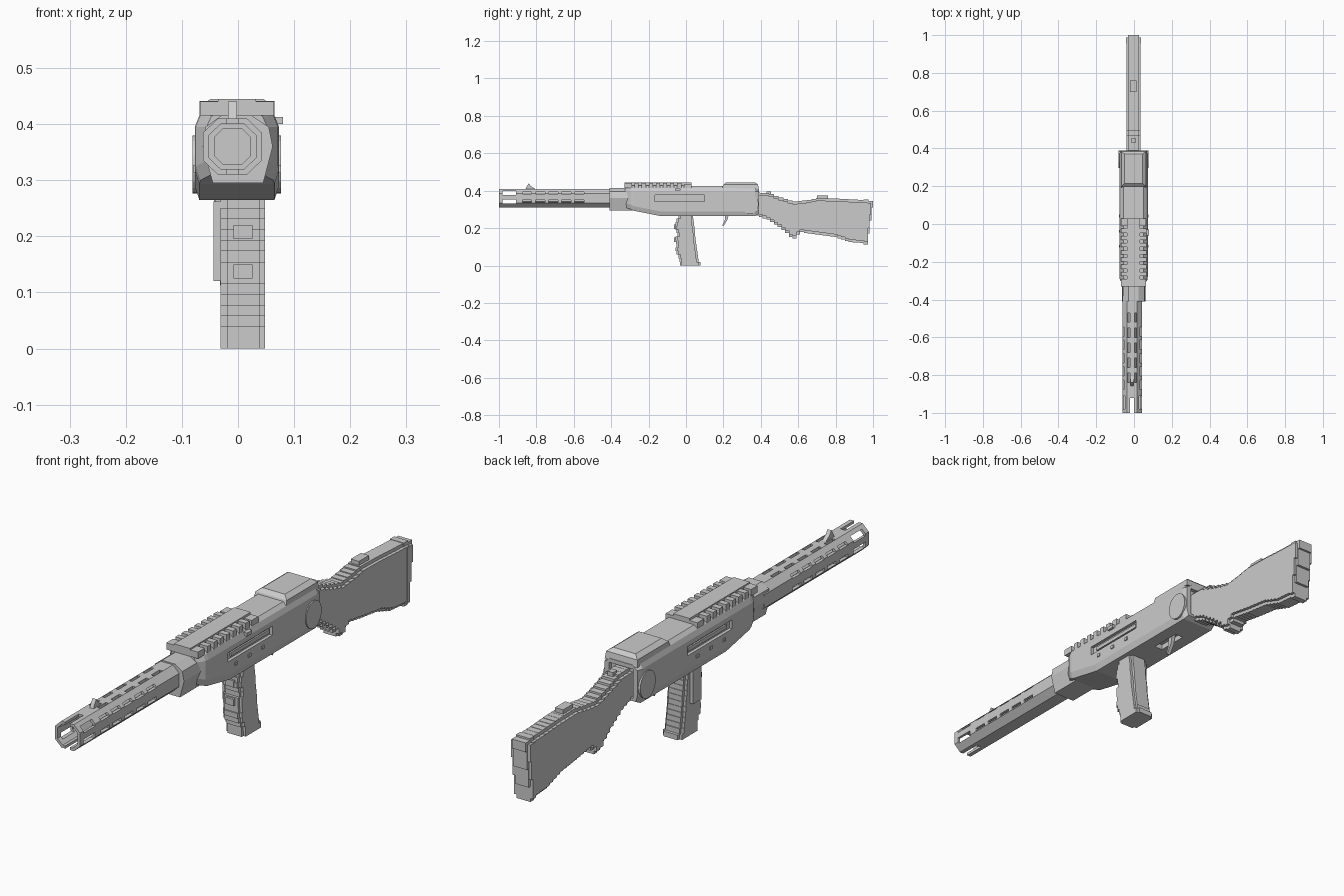
import bpy
import bmesh
import math

cube = bpy.data.objects.get("Cube")
if cube:
    bpy.data.objects.remove(cube, do_unlink=True)

grey = bpy.data.materials.new("plain grey")
grey.use_nodes = True
grey.diffuse_color = (0.6, 0.6, 0.6, 1)
grey.node_tree.nodes["Principled BSDF"].inputs["Base Color"].default_value = (0.6, 0.6, 0.6, 1)


def finish(name, bm):
    bmesh.ops.recalc_face_normals(bm, faces=bm.faces)
    mesh = bpy.data.meshes.new(name)
    bm.to_mesh(mesh)
    bm.free()
    mesh.materials.append(grey)
    obj = bpy.data.objects.new(name, mesh)
    bpy.context.collection.objects.link(obj)
    return obj


def loft(name, rings):
    """Skin a list of matching rings and cap both ends."""
    bm = bmesh.new()
    loops = [[bm.verts.new(p) for p in ring] for ring in rings]
    n = len(loops[0])
    for a, b in zip(loops, loops[1:]):
        for i in range(n):
            j = (i + 1) % n
            bm.faces.new((a[i], a[j], b[j], b[i]))
    bm.faces.new(loops[0])
    bm.faces.new(loops[-1])
    return finish(name, bm)


def plate(name, outline, x0, x1):
    """Side outline of (y, z) points, given a width."""
    return loft(name, [[(x, y, z) for y, z in outline] for x in (x0, x1)])


def tube(name, section, y0, y1):
    """Front section of (x, z) points, given a length."""
    return loft(name, [[(x, y, z) for x, z in section] for y in (y0, y1)])


def boxes(name, spans):
    """Boxes given as (x0, x1, y0, y1, z0, z1)."""
    bm = bmesh.new()
    for x0, x1, y0, y1, z0, z1 in spans:
        made = bmesh.ops.create_cube(bm, size=1)["verts"]
        for v in made:
            v.co = (x1 if v.co.x > 0 else x0, y1 if v.co.y > 0 else y0, z1 if v.co.z > 0 else z0)
    return finish(name, bm)


def cut(obj, cutter):
    mod = obj.modifiers.new("cut", "BOOLEAN")
    mod.operation = "DIFFERENCE"
    mod.solver = "EXACT"
    mod.object = cutter
    cutter.hide_render = True
    bpy.context.view_layer.objects.active = obj
    bpy.ops.object.modifier_apply(modifier=mod.name)
    bpy.data.objects.remove(cutter, do_unlink=True)


def octagon(cx, cz, rx, rz, k=0.5):
    return [(cx + rx * a, cz + rz * b) for a, b in
            ((-k, -1), (k, -1), (1, -k), (1, k), (k, 1), (-k, 1), (-1, k), (-1, -k))]


def sample(points, t):
    for (a, u), (b, v) in zip(points, points[1:]):
        if t <= b:
            return u + (v - u) * (t - a) / (b - a)
    return points[-1][1]


def stairs(points, start, end, count):
    """Turn a smooth edge into square steps."""
    size = (end - start) / count
    out = []
    for i in range(count):
        a = start + i * size
        level = sample(points, a + size / 2)
        out += [(a, level), (a + size, level)]
    return out


# Barrel shroud: hollow octagon with rows of vent slots
cx, cz = -0.01, 0.36
shroud = tube("barrel_shroud", octagon(cx, cz, 0.052, 0.05), -1, -0.38)
cut(shroud, tube("bore", octagon(cx, cz, 0.042, 0.04), -1.05, -0.42))
slots = []
for z in (0.343, 0.388):
    slots.append((-0.1, 0.1, -0.98, -0.91, z - 0.011, z + 0.011))
    for i in range(5):
        y = -0.875 + i * 0.07
        slots.append((-0.1, 0.1, y, y + 0.05, z - 0.006, z + 0.006))
cut(shroud, boxes("side_slots", slots))
cut(shroud, boxes("top_slots", [(cx + s - 0.006, cx + s + 0.006, -0.84 + i * 0.08, -0.79 + i * 0.08, 0.395, 0.5)
                                for s in (-0.018, 0.018) for i in range(5)]))
cut(shroud, boxes("muzzle_gap", [(cx - 0.01, cx + 0.01, -1.05, -0.92, 0.2, 0.5)]))
tube("barrel", octagon(cx, cz, 0.033, 0.033), -0.9, -0.38)

# Front sight
plate("front_sight", [(-0.86, 0.405), (-0.85, 0.425), (-0.84, 0.44), (-0.83, 0.425), (-0.8, 0.405)], -0.018, -0.002)

# Collar between shroud and body
collar = [(-0.045, 0.295), (0.045, 0.295), (0.062, 0.36), (0.055, 0.395),
          (0.025, 0.415), (-0.03, 0.415), (-0.058, 0.395), (-0.063, 0.36)]
tube("collar", collar, -0.41, -0.28)


# Main body, lofted along its length
def body_ring(y, bottom, width, top):
    half = [(width - 0.008, bottom), (width, bottom + 0.025), (width, 0.395),
            (width - 0.008, top - 0.012), (width - 0.022, top)]
    return [(x, y, z) for x, z in half] + [(-x - 0.004, y, z) for x, z in reversed(half)]


body = loft("body", [body_ring(-0.325, 0.31, 0.052, 0.425), body_ring(-0.295, 0.3, 0.071, 0.427),
                     body_ring(-0.28, 0.293, 0.073, 0.427), body_ring(-0.14, 0.265, 0.073, 0.427),
                     body_ring(0.37, 0.265, 0.073, 0.425), body_ring(0.39, 0.275, 0.067, 0.41)])
cut(body, boxes("side_recess", [(s * 0.063 - 0.002, s * 0.11 - 0.002, -0.165, 0.1, 0.342, 0.376) for s in (-1, 1)]))
cut(body, boxes("trigger_slot", [(-0.02, 0.015, 0.14, 0.26, 0.2, 0.285)]))
cut(body, boxes("rear_recess", [(-0.052, 0.048, 0.375, 0.45, 0.285, 0.395)]))

# Slider bars inside the side recesses
boxes("slider_bars", [(s * 0.067 - 0.005, s * 0.067 + 0.001, -0.14, 0.09, 0.352, 0.366) for s in (-1, 1)])

# Ribbed top handguard
boxes("handguard_top", [(-0.036, 0.032, -0.33, 0.03, 0.42, 0.445), (-0.068, 0.064, -0.33, -0.29, 0.415, 0.44),
                        (-0.068, 0.064, -0.01, 0.03, 0.415, 0.437)])
boxes("handguard_ribs", [(s * 0.05 - 0.019, s * 0.05 + 0.015, -0.275 + i * 0.038, -0.253 + i * 0.038, 0.415, 0.441)
                         for s in (-1, 1) for i in range(7)])

# Raised rear cover with sloping ends
loft("rear_cover", [[(-w - 0.004, y0, z), (w, y0, z), (w, y1, z), (-w - 0.004, y1, z)]
                    for w, y0, y1, z in ((0.066, 0.19, 0.39, 0.405), (0.063, 0.2, 0.385, 0.432),
                                         (0.045, 0.215, 0.37, 0.445))])

# Round side discs and small pins
disc = [(0.342 + 0.046 * math.cos(i * math.tau / 20), 0.328 + 0.052 * math.sin(i * math.tau / 20)) for i in range(20)]
for side, x0, x1 in (("left", 0.06, 0.077), ("right", -0.081, -0.065)):
    plate(side + "_disc", disc, x0, x1)
boxes("side_pins", [(s * 0.074 - 0.006, s * 0.074 + 0.003, y, y + 0.014, 0.314, 0.326)
                    for s in (-1, 1) for y in (-0.125, -0.045, 0.035)])
boxes("charging_stub", [(0.06, 0.08, -0.06, -0.03, 0.4, 0.413)])

# Trigger
plate("trigger", [(0.208, 0.29), (0.232, 0.29), (0.222, 0.245), (0.2, 0.21), (0.194, 0.213), (0.208, 0.245)],
      -0.009, 0.005)

# Stepped front grip: outer layer is narrower than the core
front_edge = [(0, -0.032), (0.04, -0.035), (0.08, -0.058), (0.11, -0.05), (0.14, -0.058),
              (0.17, -0.042), (0.2, -0.06), (0.23, -0.055), (0.27, -0.035)]
back_edge = [(0, 0.08), (0.02, 0.077), (0.03, 0.066), (0.1, 0.056), (0.2, 0.045), (0.27, 0.037)]


def grip(name, inset, x0, x1):
    front = [(y + inset, z) for z, y in stairs(front_edge, 0, 0.27, 14)]
    back = [(y - inset, z) for z, y in stairs(back_edge, 0, 0.27, 14)]
    plate(name, front + back[::-1], x0, x1)


grip("grip_core", 0, -0.02, 0.038)
grip("grip_sides", 0.01, -0.031, 0.048)
boxes("grip_side_strip", [(-0.044, -0.03, -0.03, 0.02, 0.12, 0.262)])
boxes("grip_front_pads", [(-0.008, 0.026, -0.064, -0.03, z, z + 0.025) for z in (0.125, 0.195)])

# Stepped shoulder stock: two layers of the same outline
top_edge = [(0.37, 0.39), (0.44, 0.388), (0.5, 0.365), (0.58, 0.342), (0.65, 0.35),
            (0.7, 0.36), (0.8, 0.358), (0.9, 0.352), (0.97, 0.35)]
low_edge = [(0.37, 0.272), (0.44, 0.245), (0.5, 0.205), (0.55, 0.165), (0.565, 0.145), (0.585, 0.145),
            (0.61, 0.18), (0.7, 0.165), (0.8, 0.152), (0.88, 0.125), (0.97, 0.118)]


def stock(name, inset, half):
    top = [(y, z - inset) for y, z in stairs(top_edge, 0.37, 0.97, 24)]
    low = [(y, z + inset) for y, z in stairs(low_edge, 0.37, 0.97, 30)]
    plate(name, top + low[::-1], -half - 0.003, half - 0.003)


stock("stock_core", 0, 0.026)
stock("stock_sides", 0.013, 0.038)
boxes("stock_top_pads", [(-0.02, 0.014, 0.7, 0.76, 0.35, 0.375), (-0.014, 0.008, 0.43, 0.455, 0.38, 0.397)])

# Butt plate with square corner blocks
butt = [(0.95, 0.112), (0.972, 0.112), (0.972, 0.17), (0.982, 0.17), (0.982, 0.24), (0.992, 0.24),
        (0.992, 0.31), (1.0, 0.31), (1.0, 0.345), (0.975, 0.345), (0.975, 0.352), (0.95, 0.352)]
plate("butt_plate", butt, -0.032, 0.026)
boxes("butt_plate_sides", [(-0.043, 0.037, 0.955, y, z0, z1)
                           for y, z0, z1 in ((0.972, 0.125, 0.2), (0.98, 0.2, 0.27), (0.988, 0.27, 0.335))])
